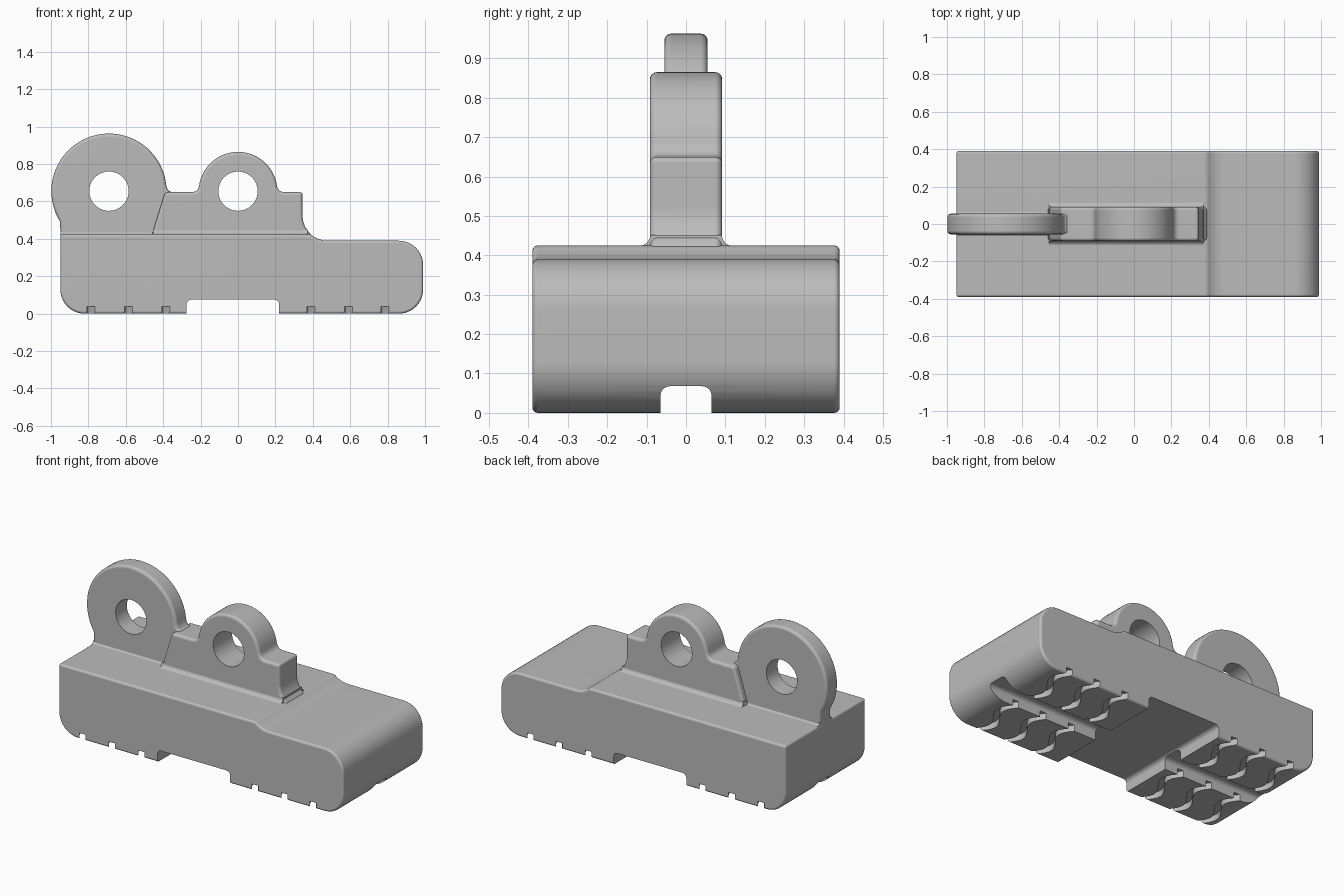
import bpy, bmesh, math

if "Cube" in bpy.data.objects:
    bpy.data.objects.remove(bpy.data.objects["Cube"], do_unlink=True)

grey = bpy.data.materials.new("plain grey")
grey.use_nodes = True
colour = (0.5, 0.5, 0.5, 1)
grey.diffuse_color = colour
grey.node_tree.nodes["Principled BSDF"].inputs["Base Color"].default_value = colour


def arc(cu, cv, r, start, end, n=10):
    angles = [math.radians(start + (end - start) * i / n) for i in range(n + 1)]
    return [(cu + r * math.cos(a), cv + r * math.sin(a)) for a in angles]


PLACE = {"x": lambda u, v, d: (d, u, v),
         "y": lambda u, v, d: (u, d, v),
         "z": lambda u, v, d: (u, v, d)}


def prism(name, outlines, axis, low, high):
    """Extrude one or more closed outlines along an axis."""
    bm = bmesh.new()
    for outline in outlines:
        a = [bm.verts.new(PLACE[axis](u, v, low)) for u, v in outline]
        b = [bm.verts.new(PLACE[axis](u, v, high)) for u, v in outline]
        bm.faces.new(a)
        bm.faces.new(b[::-1])
        for i in range(len(a)):
            bm.faces.new((a[i - 1], b[i - 1], b[i], a[i]))
    bmesh.ops.recalc_face_normals(bm, faces=bm.faces)
    mesh = bpy.data.meshes.new(name)
    bm.to_mesh(mesh)
    bm.free()
    mesh.materials.append(grey)
    obj = bpy.data.objects.new(name, mesh)
    bpy.context.collection.objects.link(obj)
    return obj


def activate(obj):
    bpy.ops.object.select_all(action="DESELECT")
    obj.select_set(True)
    bpy.context.view_layer.objects.active = obj


def round_edges(obj, width):
    activate(obj)
    mod = obj.modifiers.new("rounding", "BEVEL")
    mod.width = width
    mod.segments = 4
    mod.limit_method = "ANGLE"
    mod.angle_limit = math.radians(35)
    mod.use_clamp_overlap = False
    bpy.ops.object.modifier_apply(modifier=mod.name)


def cut(obj, cutter):
    activate(obj)
    cutter.hide_render = True
    mod = obj.modifiers.new("cut", "BOOLEAN")
    mod.operation = "DIFFERENCE"
    mod.solver = "EXACT"
    mod.object = cutter
    bpy.ops.object.modifier_apply(modifier=mod.name)
    bpy.data.objects.remove(cutter, do_unlink=True)


def finish(obj):
    activate(obj)
    bpy.ops.object.shade_smooth_by_angle(angle=math.radians(35))
    mod = obj.modifiers.new("even shading", "WEIGHTED_NORMAL")
    mod.keep_sharp = True


# Pad body: side profile with rounded ends and a stepped top
body = prism("pad_body", [
    [(-0.95, 0.425)]
    + arc(-0.82, 0.13, 0.13, 180, 270)
    + arc(0.86, 0.13, 0.13, 270, 360)
    + arc(0.86, 0.26, 0.13, 0, 90)
    + arc(0.48, 0.525, 0.135, 270, 228, 6)], "y", -0.39, 0.39)
round_edges(body, 0.014)


# Lengthwise channel and cross notch in the underside
def groove(low, high, top, r=0.025):
    return ([(low, -0.1)] + arc(low + r, top - r, r, 180, 90, 5)
            + arc(high - r, top - r, r, 90, 0, 5) + [(high, -0.1)])


cut(body, prism("channel_cutter", [groove(-0.065, 0.065, 0.068)], "x", -1.2, 1.2))
cut(body, prism("notch_cutter", [groove(-0.275, 0.22, 0.075)], "y", -0.6, 0.6))


# Wavy tread slits on both halves of the underside
def slit(x, y0, y1):
    steps = 20
    line = [(x, y0 - 0.03)]
    for i in range(steps + 1):
        t = i / steps
        line.append((x - 0.04 * math.sin(t * math.tau), y0 + (y1 - y0) * t))
    line.append((x, y1 + 0.03))
    half = 0.021
    return [(u - half, v) for u, v in line] + [(u + half, v) for u, v in line[::-1]]


slits = [slit(x, y0, y0 + 0.325)
         for x in (-0.785, -0.585, -0.385, 0.39, 0.59, 0.785)
         for y0 in (-0.39, 0.065)]
cut(body, prism("slit_cutter", slits, "z", -0.05, 0.038))
finish(body)


# Lugs with round eyes
def lug(name, outline, half_width, eye_x):
    obj = prism(name, [outline], "y", -half_width, half_width)
    round_edges(obj, 0.018)
    cut(obj, prism("eye_cutter", [arc(eye_x, 0.655, 0.105, 0, 354, 59)], "y", -0.3, 0.3))
    finish(obj)


lug("thick_lug",
    [(-0.48, 0.36), (-0.39, 0.65), (-0.24, 0.65), (-0.222, 0.657), (-0.212, 0.67)]
    + arc(0, 0.655, 0.21, 172, 8, 32)
    + [(0.212, 0.67), (0.222, 0.657), (0.24, 0.65)]
    + arc(0.33, 0.635, 0.015, 90, 0, 4)
    + arc(0.48, 0.525, 0.135, 180, 230, 8)
    + [(0.393, 0.36)], 0.092, 0)

lug("thin_lug",
    [(-0.948, 0.36)]
    + arc(-0.69, 0.655, 0.308, 212, 7, 44)
    + [(-0.38, 0.672), (-0.37, 0.658), (-0.35, 0.65), (-0.35, 0.36)], 0.055, -0.69)


# Concave fillets where the lugs meet the pad
def fillet(name, half_width, r, low, high):
    side = arc(half_width + r, 0.424 + r, r, 270, 180, 6)
    outline = [(half_width + r, 0.41)] + side
    outline += [(-u, v) for u, v in outline[::-1]]
    finish(prism(name, [outline], "x", low, high))


fillet("thick_lug_fillet", 0.091, 0.028, -0.455, 0.372)
fillet("thin_lug_fillet", 0.054, 0.015, -0.948, -0.45)
